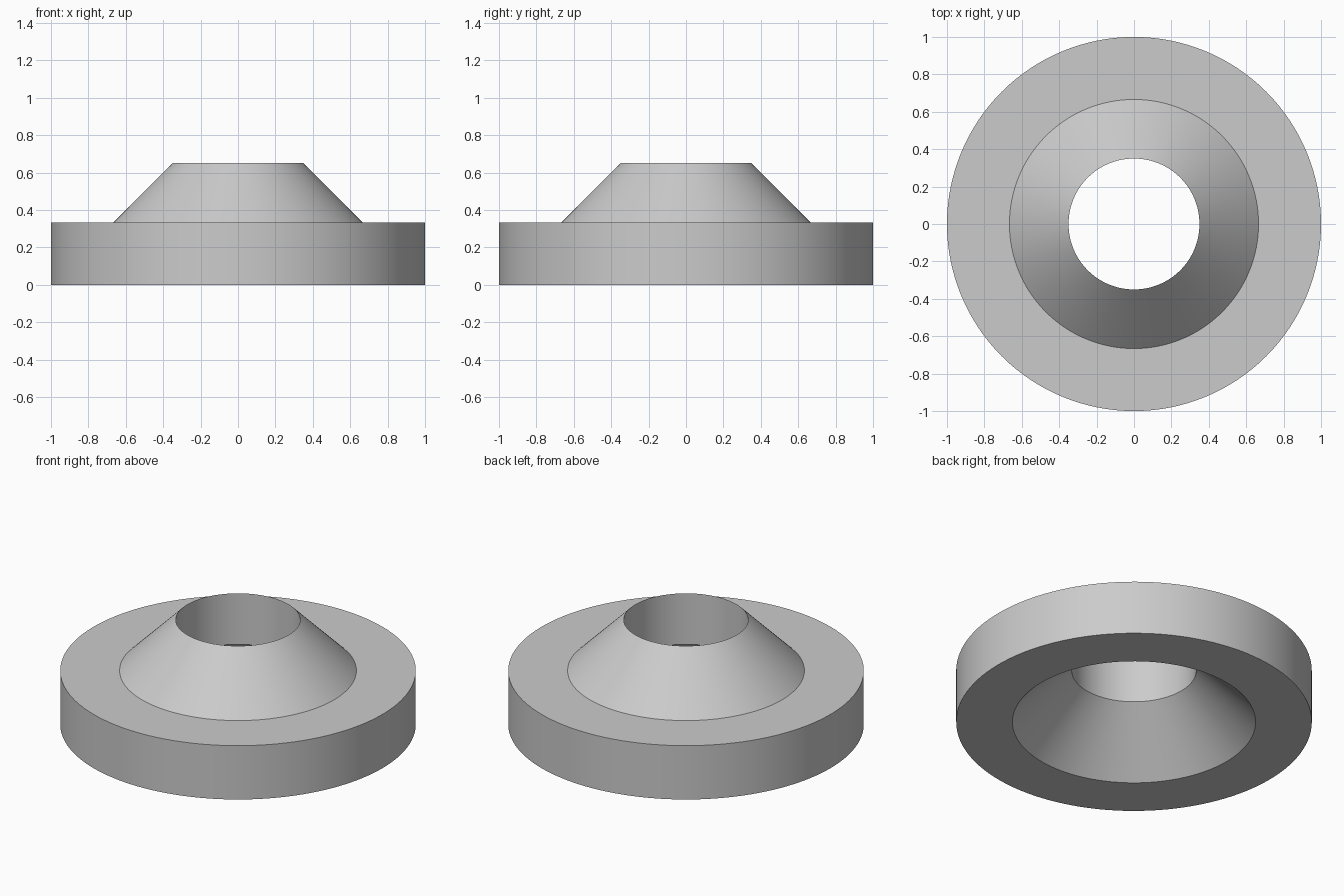
import bpy
import bmesh
import math

cube = bpy.data.objects.get("Cube")
if cube:
    bpy.data.objects.remove(cube, do_unlink=True)

SEGMENTS = 128

# Single plain grey
grey = bpy.data.materials.new("light_grey")
grey.use_nodes = True
colour = (0.6, 0.6, 0.6, 1.0)
grey.diffuse_color = colour
grey.node_tree.nodes["Principled BSDF"].inputs["Base Color"].default_value = colour

# Cross-section (radius, height): rim, raised cone, straight bore, countersink
RIM = 0.334
BORE = 0.35
profile = [
    (1.0, 0.0),
    (1.0, RIM),
    (0.666, RIM),
    (BORE, 0.65),
    (BORE, RIM),
    (BORE + RIM, 0.0),
]

# Revolve the closed cross-section around z
bm = bmesh.new()
verts = [bm.verts.new((r, 0, z)) for r, z in profile]
edges = [bm.edges.new((v, verts[(i + 1) % len(verts)])) for i, v in enumerate(verts)]
bmesh.ops.spin(bm, geom=verts + edges, cent=(0, 0, 0), axis=(0, 0, 1),
               angle=math.tau, steps=SEGMENTS, use_duplicate=False)
bmesh.ops.remove_doubles(bm, verts=bm.verts, dist=0.0001)
bmesh.ops.recalc_face_normals(bm, faces=bm.faces)

mesh = bpy.data.meshes.new("conical_washer")
bm.to_mesh(mesh)
bm.free()
mesh.materials.append(grey)

washer = bpy.data.objects.new("conical_washer", mesh)
bpy.context.collection.objects.link(washer)

# Smooth round walls, sharp rims
bpy.ops.object.select_all(action="DESELECT")
washer.select_set(True)
bpy.context.view_layer.objects.active = washer
bpy.ops.object.shade_smooth_by_angle(angle=math.radians(30))
